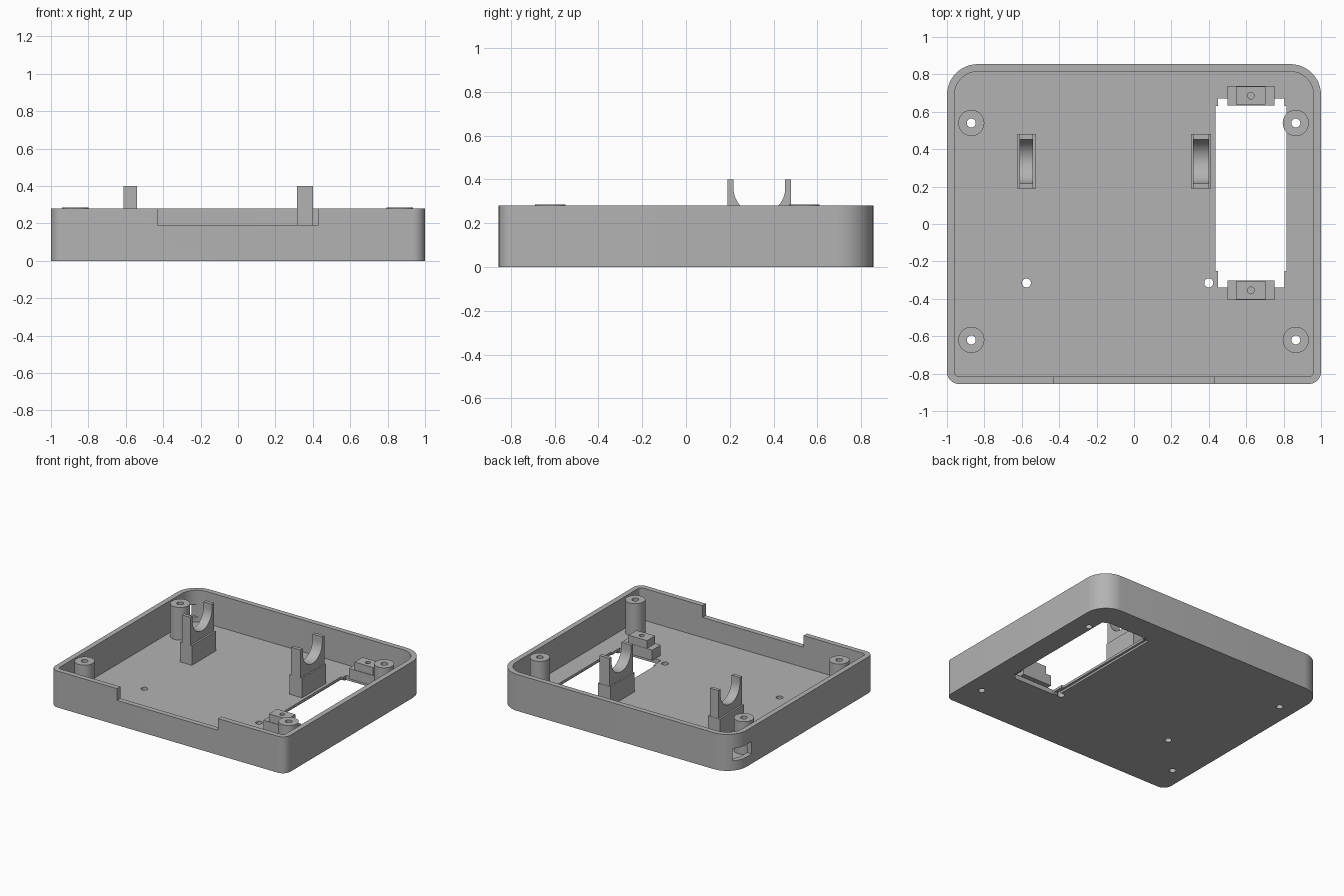
import bpy, bmesh
from math import pi, cos, sin
from mathutils import Vector

if "Cube" in bpy.data.objects:
    bpy.data.objects.remove(bpy.data.objects["Cube"], do_unlink=True)

GREY = (0.45, 0.45, 0.45, 1)
mat = bpy.data.materials.new("grey plastic")
mat.use_nodes = True
mat.diffuse_color = GREY
bsdf = next(n for n in mat.node_tree.nodes if n.type == 'BSDF_PRINCIPLED')
bsdf.inputs["Base Color"].default_value = GREY

FLOOR, RIM, WALL = 0.035, 0.28, 0.04
HX, HY = 1.0, 0.855


def prism(name, outline, lo, hi, axis="z"):
    """Extrude a closed 2D outline along z (outline in xy) or x (outline in yz)."""
    place = (lambda a, b, h: (a, b, h)) if axis == "z" else (lambda a, b, h: (h, a, b))
    bm = bmesh.new()
    face = bm.faces.new([bm.verts.new(place(a, b, lo)) for a, b in outline])
    top = bmesh.ops.extrude_face_region(bm, geom=[face])["geom"]
    bmesh.ops.translate(bm, verts=[v for v in top if isinstance(v, bmesh.types.BMVert)],
                        vec=Vector(place(0, 0, hi - lo)))
    bmesh.ops.recalc_face_normals(bm, faces=bm.faces)
    mesh = bpy.data.meshes.new(name)
    bm.to_mesh(mesh)
    bm.free()
    mesh.materials.append(mat)
    obj = bpy.data.objects.new(name, mesh)
    bpy.context.collection.objects.link(obj)
    return obj


def rect(x0, x1, y0, y1):
    return [(x0, y0), (x1, y0), (x1, y1), (x0, y1)]


def arc(cx, cy, r, start, end, n):
    return [(cx + r * cos(start + (end - start) * i / n),
             cy + r * sin(start + (end - start) * i / n)) for i in range(n + 1)]


def circle(x, y, r):
    return arc(x, y, r, 0, 2 * pi, 32)[:-1]


def rounded(hx, hy, front, back):
    """Rectangle with one radius on the front corners and another on the back ones."""
    pts = []
    for i, (sx, sy) in enumerate([(1, 1), (-1, 1), (-1, -1), (1, -1)]):
        r = back if sy > 0 else front
        pts += arc(sx * (hx - r), sy * (hy - r), r, i * pi / 2, (i + 1) * pi / 2, 12)
    return pts


def activate(obj):
    bpy.ops.object.select_all(action='DESELECT')
    obj.select_set(True)
    bpy.context.view_layer.objects.active = obj


def boolean(obj, others, operation='DIFFERENCE'):
    activate(obj)
    for other in others:
        mod = obj.modifiers.new("cut", 'BOOLEAN')
        mod.operation, mod.solver, mod.object = operation, 'EXACT', other
        bpy.ops.object.modifier_apply(modifier=mod.name)
        bpy.data.objects.remove(other, do_unlink=True)


def smooth(obj):
    activate(obj)
    bpy.ops.object.shade_smooth_by_angle(angle=pi / 6)


posts = [(x, y) for x in (-0.87, 0.865) for y in (-0.62, 0.54)]
floor_holes = [(-0.575, -0.315), (0.4, -0.315)]

# Open tray with rounded corners
tray = prism("tray", rounded(HX, HY, 0.065, 0.165), 0, RIM)
cutters = [
    prism("cavity", rounded(HX - WALL, HY - WALL, 0.025, 0.125), FLOOR, 1),
    prism("front_notch", rect(-0.43, 0.43, -1, -0.8), 0.19, 1),
    prism("side_slot", rect(-1.1, -0.86, 0.63, 0.8), 0.075, 0.17),
    prism("window", rect(0.435, 0.815, -0.25, 0.63), -1, 0.1),
    prism("window_ends", rect(0.45, 0.805, -0.34, 0.67), -1, 0.1),
    prism("window_recess", rect(0.418, 0.832, -0.325, 0.655), -1, 0.016),
]
cutters += [prism("hole", circle(x, y, 0.024), -1, 0.1) for x, y in posts + floor_holes]
boolean(tray, cutters)
smooth(tray)

# Hollow screw posts in the corners
for x, y in posts:
    side = "left" if x > 0 else "right"
    end = "back" if y > 0 else "front"
    post = prism(f"{end}_{side}_screw_post", circle(x, y, 0.07), FLOOR, 0.286)
    boolean(post, [prism("hole", circle(x, y, 0.024), -1, 1)])
    smooth(post)

# Cradles: wide foot with a narrower U-shaped fork
fork = [(0.19, 0.185), (0.48, 0.185), (0.48, 0.4), (0.453, 0.4)]
fork += arc(0.335, 0.36, 0.118, 0, -pi, 24) + [(0.217, 0.4), (0.19, 0.4)]
for side, x, half_foot, half_fork in (("right", -0.575, 0.05, 0.036),
                                      ("left", 0.358, 0.053, 0.042)):
    prism(f"{side}_cradle_foot", rect(x - half_foot, x + half_foot, 0.19, 0.482),
          FLOOR, 0.185)
    smooth(prism(f"{side}_cradle_fork", fork, x - half_fork, x + half_fork, "x"))

# Stepped screw blocks at both ends of the window
for end, y in (("back", 0.686), ("front", -0.355)):
    step = [(0.5, 0.115), (0.545, 0.175), (0.7, 0.115)]
    block = prism(f"{end}_window_block", rect(0.5, 0.75, y - 0.052, y + 0.052), FLOOR, 0.115)
    boolean(block, [prism("raised_middle", rect(0.545, 0.702, y - 0.048, y + 0.05),
                          FLOOR, 0.175)], 'UNION')
    boolean(block, [prism("hole", circle(0.625, y, 0.018), -1, 1)])
    smooth(block)
